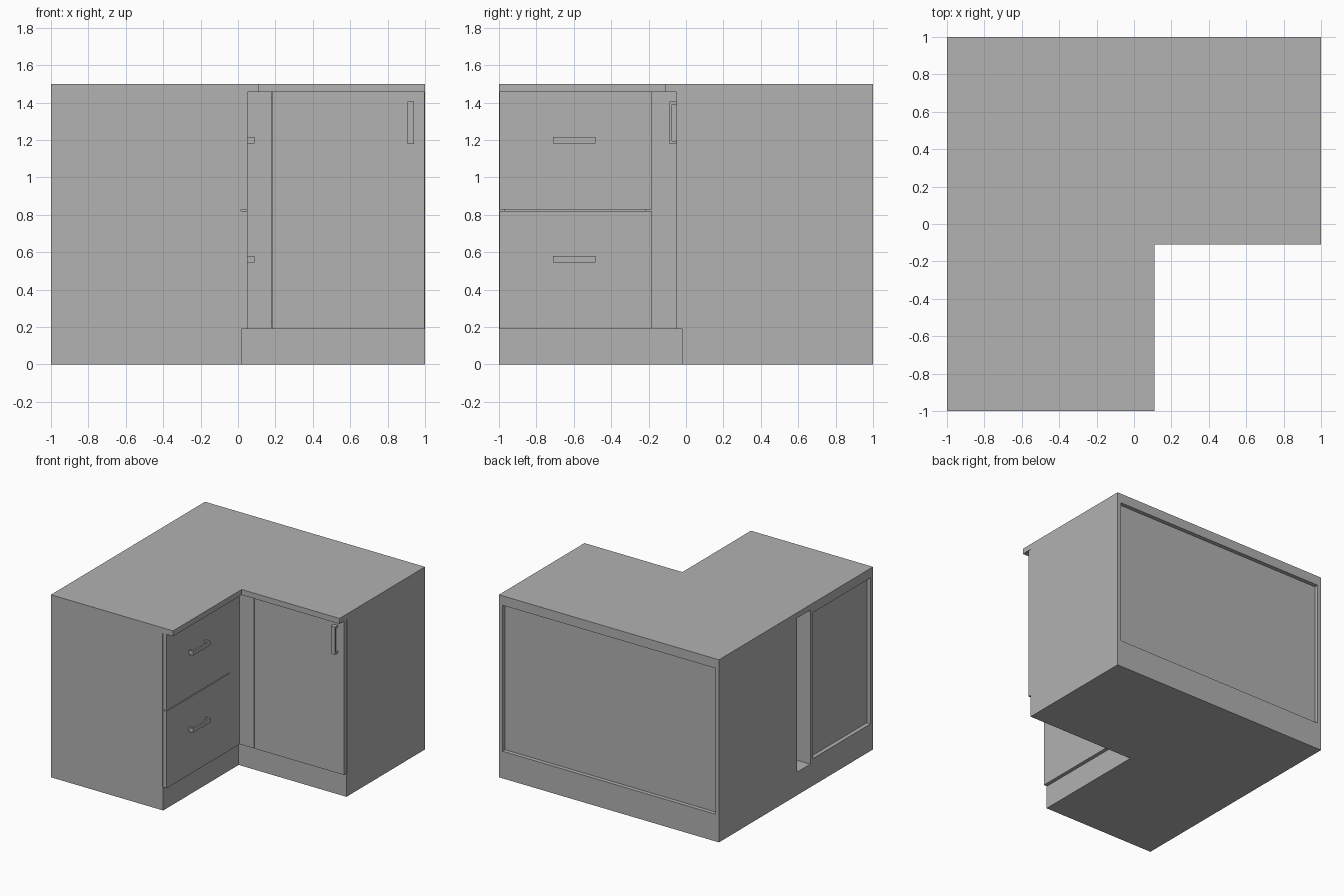
import bpy
import bmesh

if "Cube" in bpy.data.objects:
    bpy.data.objects.remove(bpy.data.objects["Cube"])

GREY = (0.445, 0.445, 0.445, 1)
grey = bpy.data.materials.new("light grey")
grey.diffuse_color = GREY
grey.use_nodes = True
grey.node_tree.nodes["Principled BSDF"].inputs["Base Color"].default_value = GREY


def prism(name, outline, z0, z1):
    """Extrude a flat outline from z0 up to z1."""
    bm = bmesh.new()
    base = bm.faces.new([bm.verts.new((x, y, z0)) for x, y in outline])
    top = bmesh.ops.extrude_face_region(bm, geom=[base])["geom"]
    for v in top:
        if isinstance(v, bmesh.types.BMVert):
            v.co.z = z1
    bmesh.ops.recalc_face_normals(bm, faces=bm.faces)
    mesh = bpy.data.meshes.new(name)
    bm.to_mesh(mesh)
    bm.free()
    mesh.materials.append(grey)
    obj = bpy.data.objects.new(name, mesh)
    bpy.context.scene.collection.objects.link(obj)
    return obj


def box(name, x, y, z):
    return prism(name, [(x[0], y[0]), (x[1], y[0]), (x[1], y[1]), (x[0], y[1])], *z)


def corner_shape(inner_x, inner_y):
    """L footprint with its notch at the front right."""
    return [(-1, -1), (inner_x, -1), (inner_x, inner_y), (1, inner_y), (1, 1), (-1, 1)]


BASE, TOP = 0.19, 1.455     # heights of the plinth and the worktop underside
T = 0.033                   # board thickness
FRONT = 0.015               # carcass front, from the centre lines
FACE = 0.05                 # outer face of the doors and drawers
GAP = 0.003

# Plinth and worktop
prism("plinth", corner_shape(0.02, -0.02), 0, BASE)
prism("worktop", corner_shape(0.11, -0.11), TOP, 1.5)


# Carcasses: boards round an inset back panel
def carcass(name, x, y, back_axis):
    inner_z = (BASE + T, TOP - T)
    if back_axis == "y":
        ends = [((x[0], x[0] + T), y), ((x[1] - T, x[1]), y)]
        inside = ((x[0] + T, x[1] - T), y)
        back = (inside[0], (y[1] - 2 * T, y[1] - T))
    else:
        ends = [(x, (y[0], y[0] + T)), (x, (y[1] - T, y[1]))]
        inside = (x, (y[0] + T, y[1] - T))
        back = ((x[0] + T, x[0] + 2 * T), inside[1])
    for i, (ex, ey) in enumerate(ends):
        box(f"{name}_side_{i + 1}", ex, ey, (BASE, TOP))
    box(f"{name}_floor", *inside, (BASE, BASE + T))
    box(f"{name}_top_rail", *inside, (TOP - T, TOP))
    box(f"{name}_back", *back, inner_z)


carcass("corner_cabinet", (-1, 1), (-FRONT, 1), "y")
carcass("drawer_cabinet", (-1, FRONT), (-1, -0.185), "x")

# Blind front of the corner cabinet and the corner filler
box("blind_panel", (-1 + T, FRONT), (-FRONT, -FRONT + T), (BASE + T, TOP - T))
prism("corner_filler", [(FRONT, -0.18), (FACE, -0.18), (FACE, -FACE), (0.18, -FACE),
                        (0.18, -FRONT), (FRONT, -FRONT)], BASE, TOP)

# Door and drawer fronts
box("door", (0.18 + GAP, 1 - GAP), (-FACE, -FRONT), (BASE, TOP))
for name, z in (("lower", (BASE, 0.82)), ("upper", (0.827, TOP))):
    box(f"{name}_drawer_front", (FRONT, FACE), (-1 + GAP, -0.18 - GAP), z)

# Handles: a bar on two posts
POST, BAR = 0.015, 0.012
REACH = FACE + 0.038
for name, z in (("lower", (0.545, 0.58)), ("upper", (1.18, 1.215))):
    y0, y1 = -0.71, -0.485
    box(f"{name}_handle_bar", (REACH - BAR, REACH), (y0, y1), z)
    for i, y in enumerate((y0, y1 - POST)):
        box(f"{name}_handle_post_{i + 1}", (FACE, REACH - BAR), (y, y + POST), z)

z0, z1 = 1.178, 1.405
box("door_handle_bar", (0.905, 0.942), (-REACH, BAR - REACH), (z0, z1))
for i, z in enumerate((z0, z1 - POST)):
    box(f"door_handle_post_{i + 1}", (0.905, 0.942), (BAR - REACH, -FACE), (z, z + POST))
